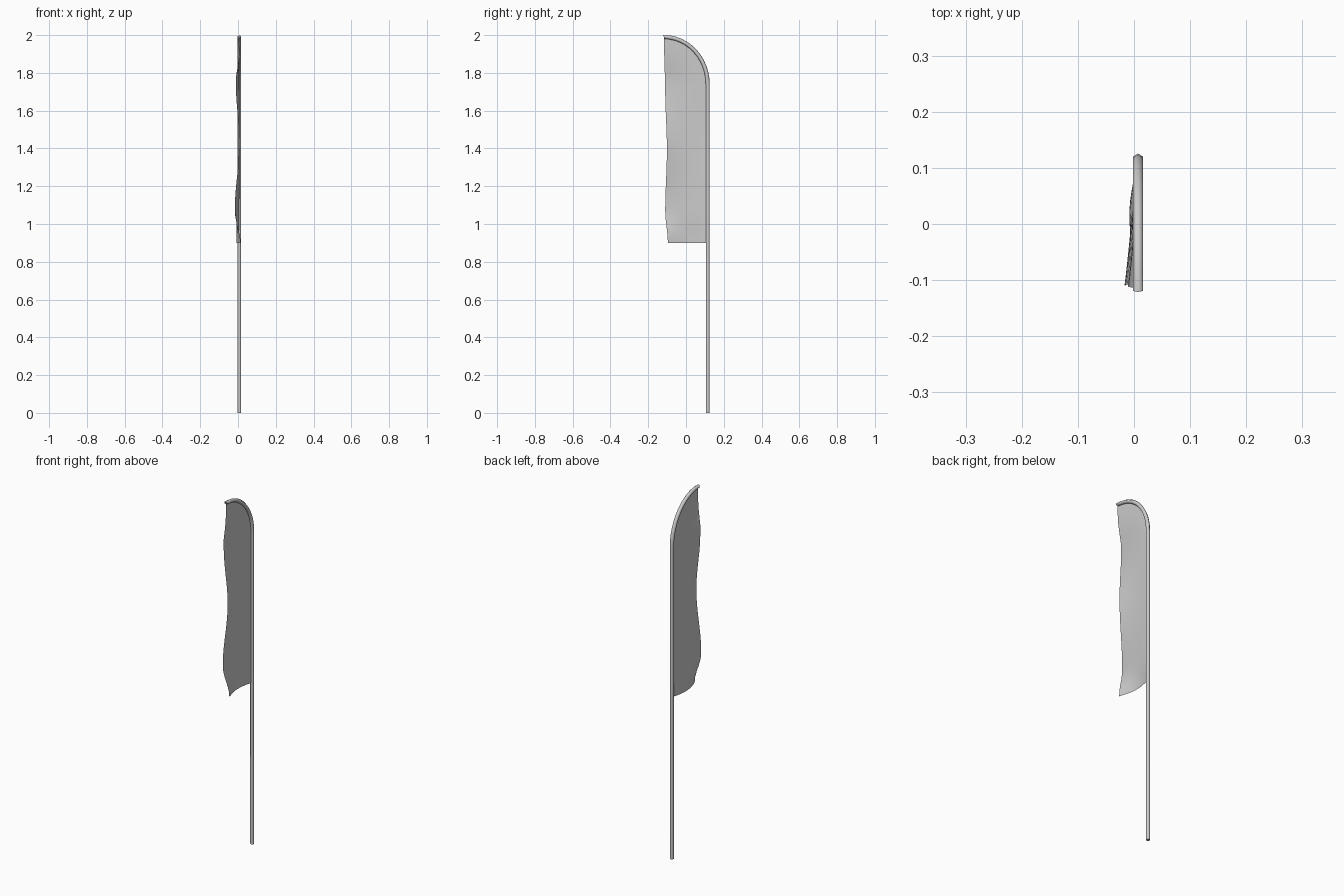
import bpy, bmesh, math

if "Cube" in bpy.data.objects:
    bpy.data.objects.remove(bpy.data.objects["Cube"])

PX = 0.007                      # x of the pole axis
R = 0.0104                      # pole radius (six sides)
CY, CZ, RY, RZ = -0.117, 1.74, 0.232, 0.25   # bend of the pole top


def finish(name, bm, angle):
    bmesh.ops.recalc_face_normals(bm, faces=bm.faces)
    me = bpy.data.meshes.new(name)
    bm.to_mesh(me)
    bm.free()
    ob = bpy.data.objects.new(name, me)
    bpy.context.collection.objects.link(ob)
    bpy.ops.object.select_all(action='DESELECT')
    ob.select_set(True)
    bpy.context.view_layer.objects.active = ob
    bpy.ops.object.shade_smooth_by_angle(angle=math.radians(angle))
    return ob


def smooth(table, z):
    """Cosine-eased lookup in a short (z, value) table."""
    for (z0, a), (z1, b) in zip(table, table[1:]):
        if z <= z1:
            t = max(0, (z - z0) / (z1 - z0))
            return a + (b - a) * (1 - math.cos(math.pi * t)) / 2
    return table[-1][1]


# Pole: hexagonal tube, straight and then bent over in a quarter ellipse
path = [(CY + RY, 0.0, 0.0)]
N = 12
for i in range(N + 1):
    t = math.pi / 2 * i / N
    tilt = math.atan2(math.sin(t) / RZ, math.cos(t) / RY)
    if i == N:
        tilt += math.radians(25)        # slanted tip
    path.append((CY + RY * math.cos(t), CZ + RZ * math.sin(t), tilt))

bm = bmesh.new()
rings = []
for y, z, tilt in path:
    ring = []
    for k in range(6):
        a = math.tau * k / 6
        d = R * math.cos(a)
        ring.append(bm.verts.new((PX + R * math.sin(a),
                                  y + d * math.cos(tilt),
                                  z + d * math.sin(tilt))))
    rings.append(ring)
for r0, r1 in zip(rings, rings[1:]):
    for k in range(6):
        bm.faces.new((r0[k], r0[(k + 1) % 6], r1[(k + 1) % 6], r1[k]))
bm.faces.new(rings[0])
bm.faces.new(rings[-1])
finish("pole", bm, 65)

# Flag: thin rippled sheet that follows the bend along its top edge
edge_y = [(0.9, -0.096), (1.07, -0.110), (1.4, -0.101), (1.7, -0.109), (2.0, -0.116)]
edge_dx = [(0.9, 0.007), (1.07, -0.024), (1.43, 0.0), (1.74, -0.018), (1.98, 0.0)]
mid_dx = [(0.9, -0.017), (1.07, -0.006), (1.43, -0.005), (1.74, -0.002), (1.98, 0.0)]

bm = bmesh.new()
NU, NV = 12, 32
grid = []
for i in range(NU + 1):
    u = i / NU
    y_top = 0.109 - 0.225 * u
    top = CZ + (RZ - 0.004) * math.sqrt(max(0, 1 - ((y_top - CY) / RY) ** 2))
    col = []
    for j in range(NV + 1):
        z = 0.9 + (top - 0.9) * j / NV
        y = 0.109 + (smooth(edge_y, z) - 0.109) * u
        y += (y_top - y) * (j / NV) ** 6
        fade = min(1, (top - z) / 0.2)
        dx = smooth(edge_dx, z) * u ** 2 + smooth(mid_dx, z) * math.sin(math.pi * u)
        col.append(bm.verts.new((PX + dx * fade, y, z)))
    grid.append(col)
for i in range(NU):
    for j in range(NV):
        bm.faces.new((grid[i][j], grid[i + 1][j], grid[i + 1][j + 1], grid[i][j + 1]))
finish("flag", bm, 60)
